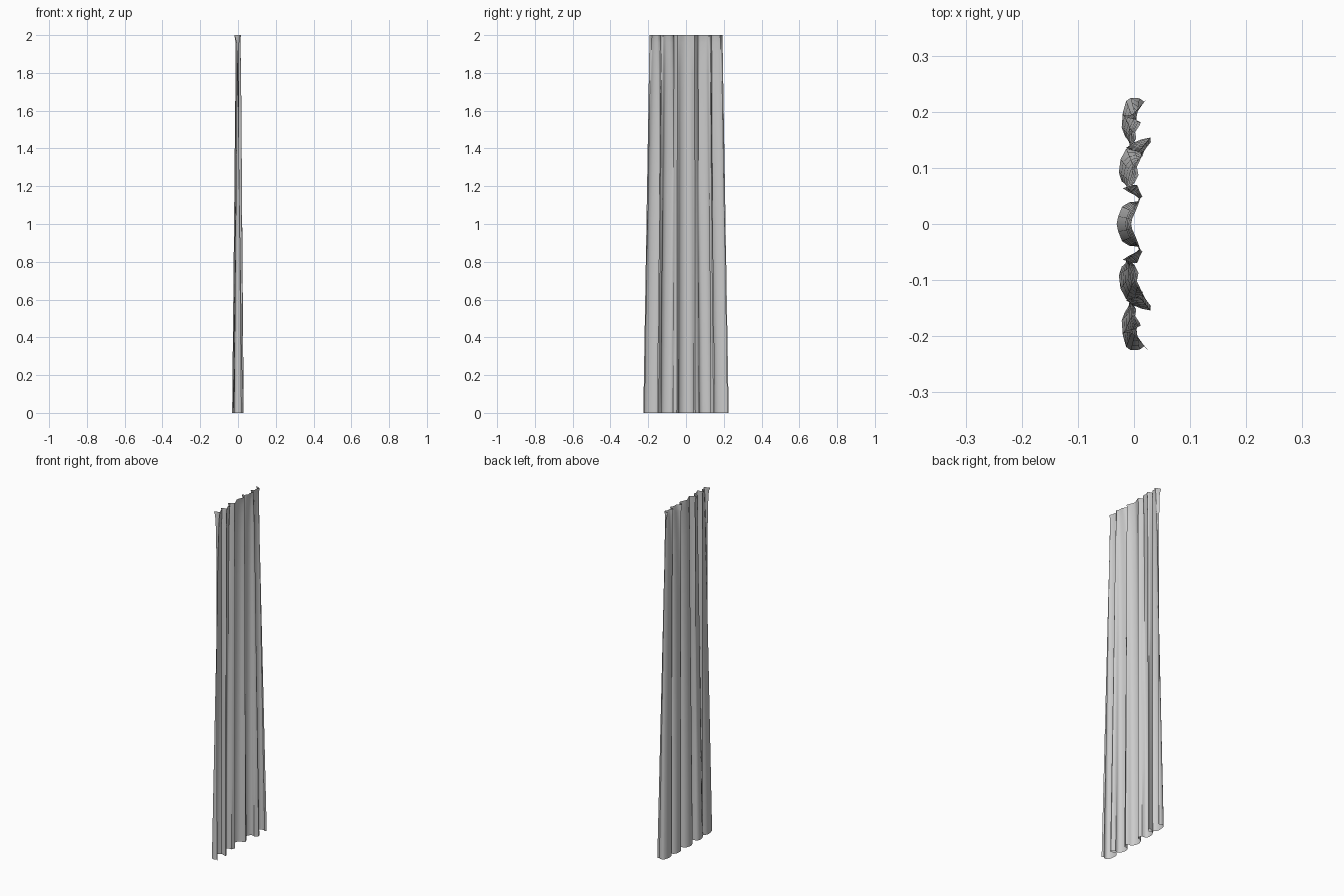
import bpy, bmesh

# Half pleat outlines (x, y) from the middle to the free edge
HEM = [(-.031, 0), (-.028, .014), (-.021, .031), (-.008, .039), (.006, .040), (.015, .049),
       (.010, .058), (.006, .069), (-.012, .070), (-.022, .076), (-.027, .092), (-.024, .115),
       (-.014, .134), (.000, .137), (.012, .131), (.022, .140), (.030, .146), (.029, .154),
       (.014, .151), (-.004, .144), (-.016, .156), (-.022, .172), (-.020, .198),
       (-.014, .219), (-.006, .225), (.010, .224), (.018, .218), (.026, .226)]
HEAD = [(-.005, 0), (-.003, .010), (.003, .023), (.007, .033), (.009, .039), (.011, .045),
        (.002, .051), (-.010, .057), (-.020, .064), (-.006, .067), (.002, .075), (.008, .087),
        (.005, .102), (.010, .112), (.012, .117), (.016, .122), (.012, .127), (.004, .130),
        (-.008, .132), (-.014, .136), (-.002, .143), (.004, .152), (.002, .164),
        (.010, .176), (.012, .181), (.002, .186), (-.010, .189), (-.020, .193)]
# Rows: height, blend towards the heading, depth factor (pinched under the heading)
ROWS = [(0, 0, 1), (.4, .12, .97), (.8, .24, .93), (1.2, .38, .9), (1.55, .5, .88),
        (1.8, .62, .85), (1.9, .72, .8), (1.96, .82, .75), (1.985, .92, .85), (2, 1, 1)]


def row_points(z, t, depth):
    half = []
    for (xa, ya), (xb, yb) in zip(HEM, HEAD):
        # width narrows steadily with height, fold shape blends to the heading
        w = z / 2
        half.append(((xa + (xb - xa) * t) * depth, ya + (yb - ya) * w, z))
    return [(x, -y, zz) for x, y, zz in half[:0:-1]] + half


# Pleated curtain sheet
bm = bmesh.new()
grid = [[bm.verts.new(p) for p in row_points(*r)] for r in ROWS]
for low, high in zip(grid, grid[1:]):
    for i in range(len(low) - 1):
        bm.faces.new((low[i], low[i + 1], high[i + 1], high[i]))
mesh = bpy.data.meshes.new("curtain")
bm.to_mesh(mesh)
bm.free()
curtain = bpy.data.objects.new("curtain", mesh)
bpy.context.collection.objects.link(curtain)
bpy.context.view_layer.objects.active = curtain
curtain.select_set(True)
bpy.ops.object.shade_smooth_by_angle(angle=1.05)
